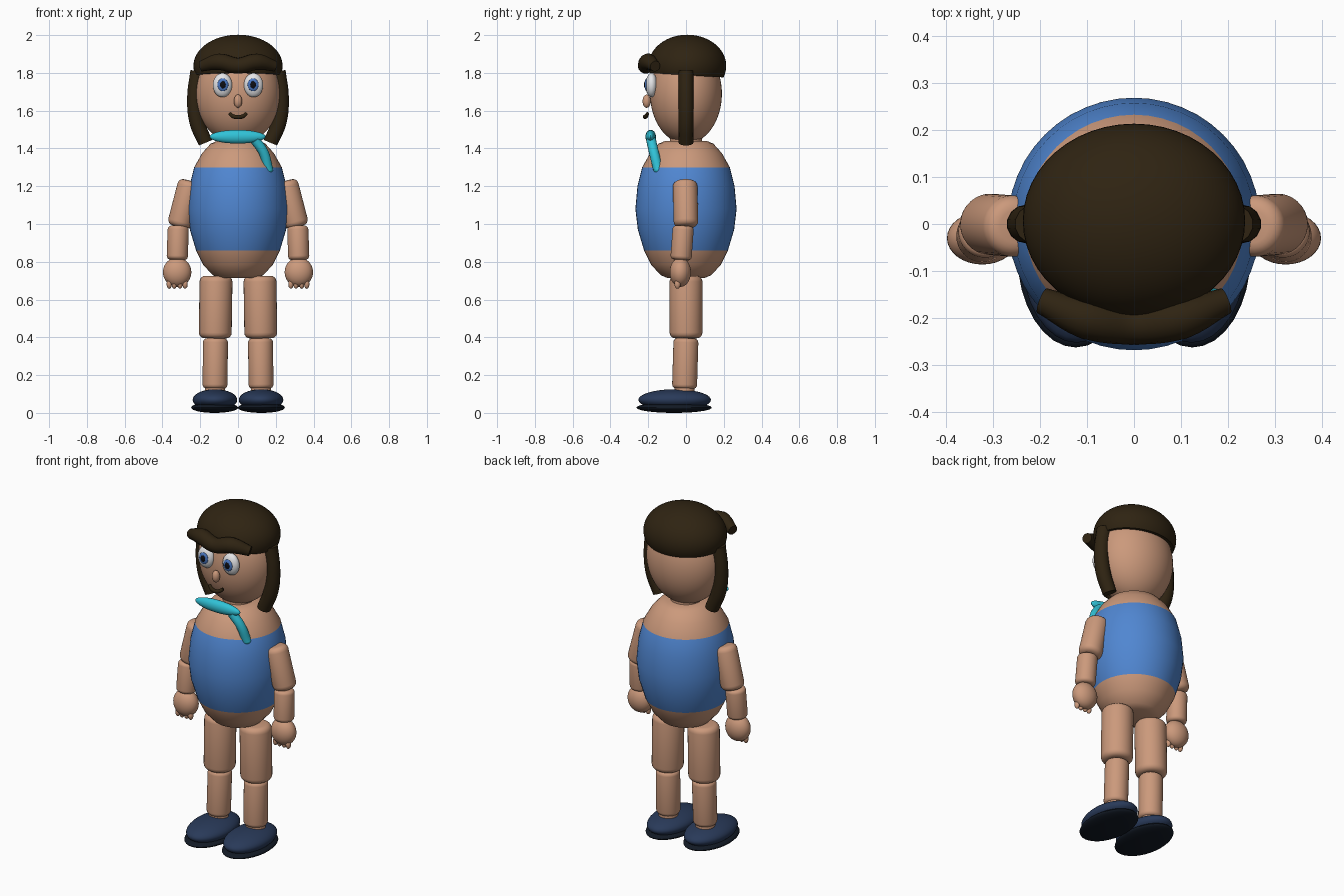
import bpy, bmesh, math
from mathutils import Vector

if "Cube" in bpy.data.objects:
    bpy.data.objects.remove(bpy.data.objects["Cube"])


def material(name, rgb):
    m = bpy.data.materials.new(name)
    m.diffuse_color = (*rgb, 1)
    m.use_nodes = True
    m.node_tree.nodes["Principled BSDF"].inputs["Base Color"].default_value = m.diffuse_color
    return m


SKIN = material("skin", (0.60, 0.32, 0.20))
BLUE = material("shirt blue", (0.08, 0.24, 0.64))
HAIR = material("dark brown", (0.028, 0.017, 0.006))
CYAN = material("scarf cyan", (0.03, 0.54, 0.68))
NAVY = material("shoe navy", (0.022, 0.042, 0.10))
SOLE = material("sole dark", (0.006, 0.010, 0.018))
WHITE = material("eye white", (0.80, 0.80, 0.82))
IRIS = material("iris blue", (0.07, 0.19, 0.55))
BLACK = material("pupil black", (0.004, 0.004, 0.006))


def finish(ob, mat, angle=40):
    ob.data.materials.clear()
    ob.data.materials.append(mat)
    bpy.ops.object.select_all(action='DESELECT')
    ob.select_set(True)
    bpy.context.view_layer.objects.active = ob
    bpy.ops.object.shade_smooth_by_angle(angle=math.radians(angle))
    return ob


def from_bmesh(name, bm, mat, angle=40):
    me = bpy.data.meshes.new(name)
    bmesh.ops.recalc_face_normals(bm, faces=bm.faces[:])
    bm.to_mesh(me)
    bm.free()
    ob = bpy.data.objects.new(name, me)
    bpy.context.collection.objects.link(ob)
    return finish(ob, mat, angle)


def ball(name, loc, radii, mat, seg=32, rings=20):
    bm = bmesh.new()
    bmesh.ops.create_uvsphere(bm, u_segments=seg, v_segments=rings, radius=1)
    bmesh.ops.scale(bm, vec=radii, verts=bm.verts)
    ob = from_bmesh(name, bm, mat)
    ob.location = loc
    return ob


def lathe(name, profile, mat, seg=32, angle=40):
    """Turn (radius, height) pairs around z and close both ends."""
    bm = bmesh.new()
    rings = [[bm.verts.new((r * math.cos(2 * math.pi * i / seg),
                            r * math.sin(2 * math.pi * i / seg), z))
              for i in range(seg)] for r, z in profile]
    for a, b in zip(rings, rings[1:]):
        for i in range(seg):
            j = (i + 1) % seg
            bm.faces.new((a[i], a[j], b[j], b[i]))
    bm.faces.new(rings[0])
    bm.faces.new(rings[-1])
    return from_bmesh(name, bm, mat, angle)


def limb(name, bottom, top, r, mat, bevel=0.03):
    """Cylinder with rounded rims between two points."""
    p, q = Vector(bottom), Vector(top)
    length = (q - p).length
    arc = [(r - bevel + bevel * math.sin(t), bevel - bevel * math.cos(t))
           for t in (math.pi / 2 * k / 4 for k in range(5))]
    ob = lathe(name, arc + [(a, length - h) for a, h in reversed(arc)], mat)
    ob.rotation_euler = (q - p).to_track_quat('Z', 'Y').to_euler()
    ob.location = p
    return ob


def tube(name, points, radius, mat):
    """Smooth tube through (x, y, z, relative radius) points."""
    cu = bpy.data.curves.new(name, 'CURVE')
    cu.dimensions = '3D'
    cu.bevel_depth = radius
    cu.bevel_resolution = 5
    cu.use_fill_caps = True
    sp = cu.splines.new('BEZIER')
    sp.resolution_u = 8
    sp.bezier_points.add(len(points) - 1)
    for bp, (x, y, z, k) in zip(sp.bezier_points, points):
        bp.co = (x, y, z)
        bp.radius = k
        bp.handle_left_type = bp.handle_right_type = 'AUTO'
    ob = bpy.data.objects.new(name, cu)
    bpy.context.collection.objects.link(ob)
    bpy.ops.object.select_all(action='DESELECT')
    ob.select_set(True)
    bpy.context.view_layer.objects.active = ob
    bpy.ops.object.convert(target='MESH')
    return finish(bpy.context.object, mat)


# Torso with a shirt band coloured by height
torso = lathe("torso", [(0.10, 0.715), (0.135, 0.73), (0.185, 0.785), (0.222, 0.86),
                        (0.255, 0.97), (0.268, 1.08), (0.257, 1.20), (0.232, 1.30),
                        (0.190, 1.375), (0.145, 1.425), (0.11, 1.44)], SKIN, 48)
torso.data.materials.append(BLUE)
for f in torso.data.polygons:
    f.material_index = int(0.86 < f.center.z < 1.30)
limb("neck", (0, 0, 1.38), (0, 0, 1.50), 0.085, SKIN, 0.01)

# Head
ball("head", (0, 0, 1.69), (0.225, 0.19, 0.265), SKIN, 48, 32)
ball("nose", (0, -0.208, 1.65), (0.022, 0.022, 0.035), SKIN, 20, 14)
tube("mouth", [(-0.045, -0.203, 1.585, 0.8), (-0.025, -0.212, 1.570, 1),
               (0, -0.218, 1.567, 1), (0.025, -0.212, 1.570, 1),
               (0.045, -0.203, 1.585, 0.8)], 0.011, HAIR)

# Hair cap: dome trimmed at a slightly sloping hairline
bm = bmesh.new()
bmesh.ops.create_uvsphere(bm, u_segments=48, v_segments=32, radius=1)
bmesh.ops.scale(bm, vec=(0.236, 0.206, 0.165), verts=bm.verts)
bmesh.ops.translate(bm, vec=(0, 0.007, 1.837), verts=bm.verts)
cut = bmesh.ops.bisect_plane(bm, geom=bm.verts[:] + bm.edges[:] + bm.faces[:],
                             plane_co=(0, 0, 1.788), plane_no=(0, 0.06, 1),
                             clear_inner=True)
bmesh.ops.contextual_create(bm, geom=[e for e in cut["geom_cut"]
                                      if isinstance(e, bmesh.types.BMEdge)])
from_bmesh("hair_cap", bm, HAIR)

# Wavy fringe roll across the forehead
tube("fringe", [(-0.195, -0.163, 1.835, 0.6), (-0.10, -0.200, 1.858, 0.95),
                (0, -0.213, 1.838, 0.9), (0.10, -0.200, 1.858, 0.95),
                (0.195, -0.163, 1.835, 0.6)], 0.047, HAIR)

# Scarf
ball("scarf_knot", (-0.002, -0.187, 1.462), (0.148, 0.028, 0.036), CYAN)
tube("scarf_tail", [(0.09, -0.185, 1.445, 1), (0.135, -0.17, 1.38, 1),
                    (0.160, -0.148, 1.29, 1)], 0.026, CYAN)
ball("scarf_tip", (0.160, -0.147, 1.288), (0.026, 0.026, 0.022), CYAN, 20, 12)

# Paired parts
for s, side in ((-1, "left"), (1, "right")):
    # Eyes
    ball(f"eye_{side}", (s * 0.082, -0.182, 1.735), (0.051, 0.032, 0.064), WHITE)
    ball(f"iris_{side}", (s * 0.080, -0.209, 1.737), (0.029, 0.010, 0.034), IRIS, 24, 12)
    ball(f"pupil_{side}", (s * 0.080, -0.215, 1.737), (0.016, 0.008, 0.020), BLACK, 20, 12)

    # Long side lock
    tube(f"hair_lock_{side}", [(s * 0.212, 0, 1.81, 1), (s * 0.229, 0, 1.67, 1),
                               (s * 0.217, 0, 1.54, 1), (s * 0.172, 0, 1.43, 0.95)],
         0.041, HAIR)

    # Arm
    limb(f"upper_arm_{side}", (s * 0.313, 0, 0.985), (s * 0.25, -0.005, 1.228), 0.065, SKIN)
    limb(f"forearm_{side}", (s * 0.322, -0.027, 0.81), (s * 0.316, -0.014, 0.99), 0.056, SKIN, 0.02)
    ball(f"hand_{side}", (s * 0.322, -0.03, 0.745), (0.075, 0.056, 0.078), SKIN)
    for i, dx in enumerate((-0.042, -0.015, 0.015, 0.042)):
        ball(f"finger_{side}_{i}", (s * (0.322 + dx), -0.045, 0.683),
             (0.014, 0.016, 0.026), SKIN, 16, 10)

    # Leg
    limb(f"thigh_{side}", (s * 0.121, 0, 0.395), (s * 0.116, 0, 0.725), 0.087, SKIN)
    limb(f"calf_{side}", (s * 0.122, -0.008, 0.128), (s * 0.119, 0, 0.395), 0.066, SKIN, 0.022)
    limb(f"ankle_{side}", (s * 0.122, -0.008, 0.08), (s * 0.122, -0.008, 0.15), 0.054, SKIN, 0.01)

    # Shoe
    ball(f"shoe_{side}", (s * 0.122, -0.06, 0.069), (0.118, 0.192, 0.056), NAVY)
    ball(f"sole_{side}", (s * 0.124, -0.063, 0.028), (0.124, 0.199, 0.028), SOLE)
